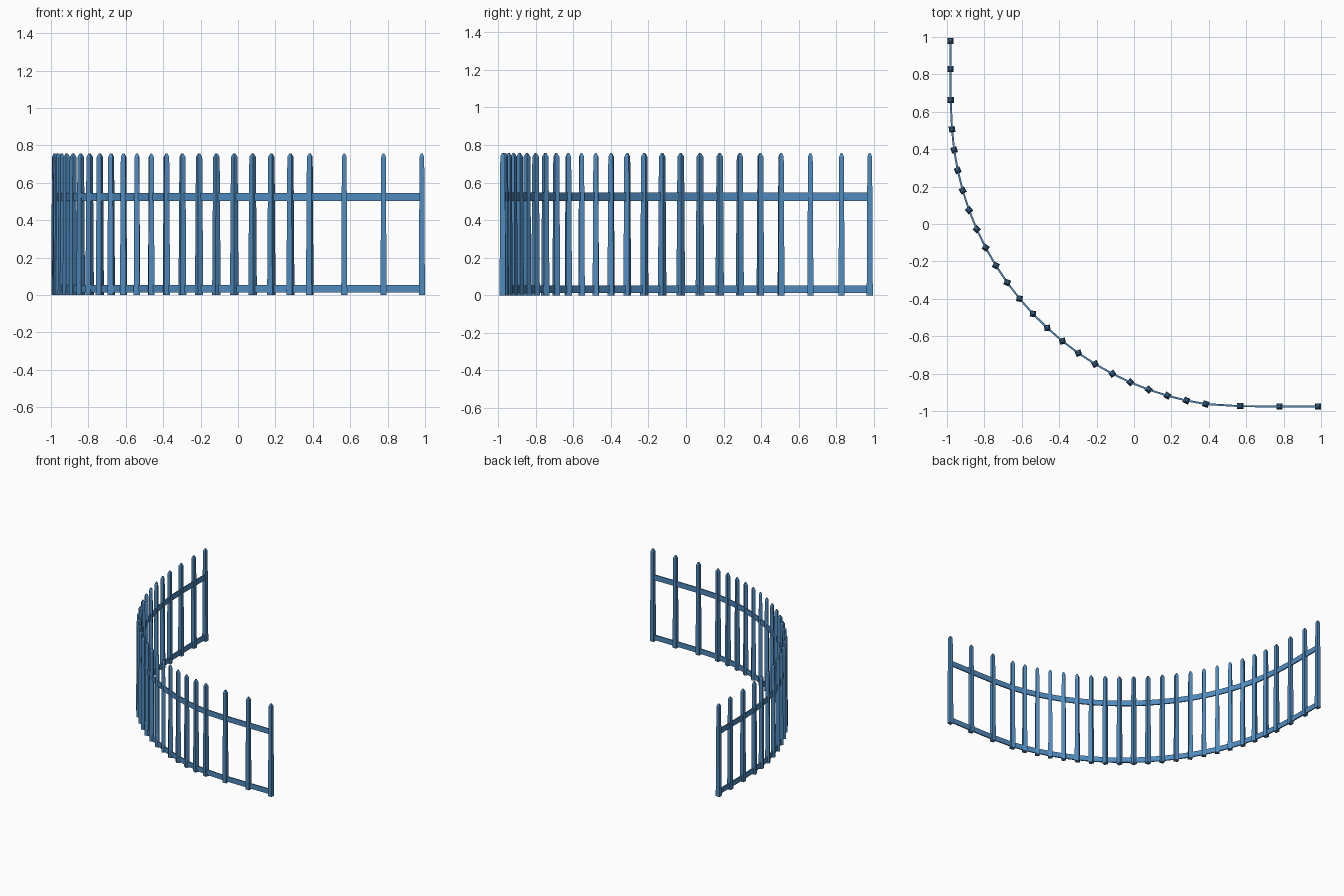
import bpy, bmesh, math
from mathutils import Vector, Matrix

if "Cube" in bpy.data.objects:
    bpy.data.objects.remove(bpy.data.objects["Cube"])

mat = bpy.data.materials.new("painted_blue")
mat.diffuse_color = (0.08, 0.26, 0.52, 1)
mat.use_nodes = True
mat.node_tree.nodes["Principled BSDF"].inputs["Base Color"].default_value = mat.diffuse_color

# Post plan: straight end, quarter-round bend, straight end (x, y, heading)
CX, CY, R = 0.621, 0.6175, 1.598
posts = [(-0.982, 0.978, -90), (-0.981, 0.828, -90), (-0.98, 0.662, -90)]
for i in range(21):
    a = 184.0 + i * 3.873 + 0.65 * math.sin(math.pi * i / 20)
    r = math.radians(a)
    posts.append((CX + R * math.cos(r), CY + R * math.sin(r), a - 270))
posts += [(0.568, -0.974, 0), (0.778, -0.976, 0), (0.983, -0.976, 0)]


def finish(name, bm):
    bmesh.ops.recalc_face_normals(bm, faces=bm.faces)
    me = bpy.data.meshes.new(name)
    bm.to_mesh(me)
    bm.free()
    me.materials.append(mat)
    ob = bpy.data.objects.new(name, me)
    bpy.context.collection.objects.link(ob)


def loft(bm, rings):
    rings = [[bm.verts.new(p) for p in ring] for ring in rings]
    for a, b in zip(rings, rings[1:]):
        for k in range(4):
            bm.faces.new((a[k], a[(k + 1) % 4], b[(k + 1) % 4], b[k]))
    bm.faces.new(rings[0])
    bm.faces.new(rings[-1])


# Tapered square posts with a chamfered tip, turning progressively along the bend
PROFILE = [(0.0, 0.0163), (0.738, 0.0125), (0.757, 0.004)]
for n, (x, y, ang) in enumerate(posts):
    bm = bmesh.new()
    rot = Matrix.Translation((x, y, 0)) @ Matrix.Rotation(math.radians(2 * ang), 4, 'Z')
    loft(bm, [[rot @ Vector((sx * h, sy * h, z))
               for sx, sy in ((-1, -1), (1, -1), (1, 1), (-1, 1))]
              for z, h in PROFILE])
    finish(f"post_{n + 1:02d}", bm)


# Flat rails running through the post centres
def rail(name, z0, z1, half=0.005):
    bm = bmesh.new()
    rings = []
    for x, y, ang in posts:
        r = math.radians(ang)
        nx, ny = -math.sin(r) * half, math.cos(r) * half
        rings.append([(x - nx, y - ny, z0), (x + nx, y + ny, z0),
                      (x + nx, y + ny, z1), (x - nx, y - ny, z1)])
    loft(bm, rings)
    finish(name, bm)


rail("bottom_rail", 0.012, 0.053)
rail("top_rail", 0.503, 0.546)
